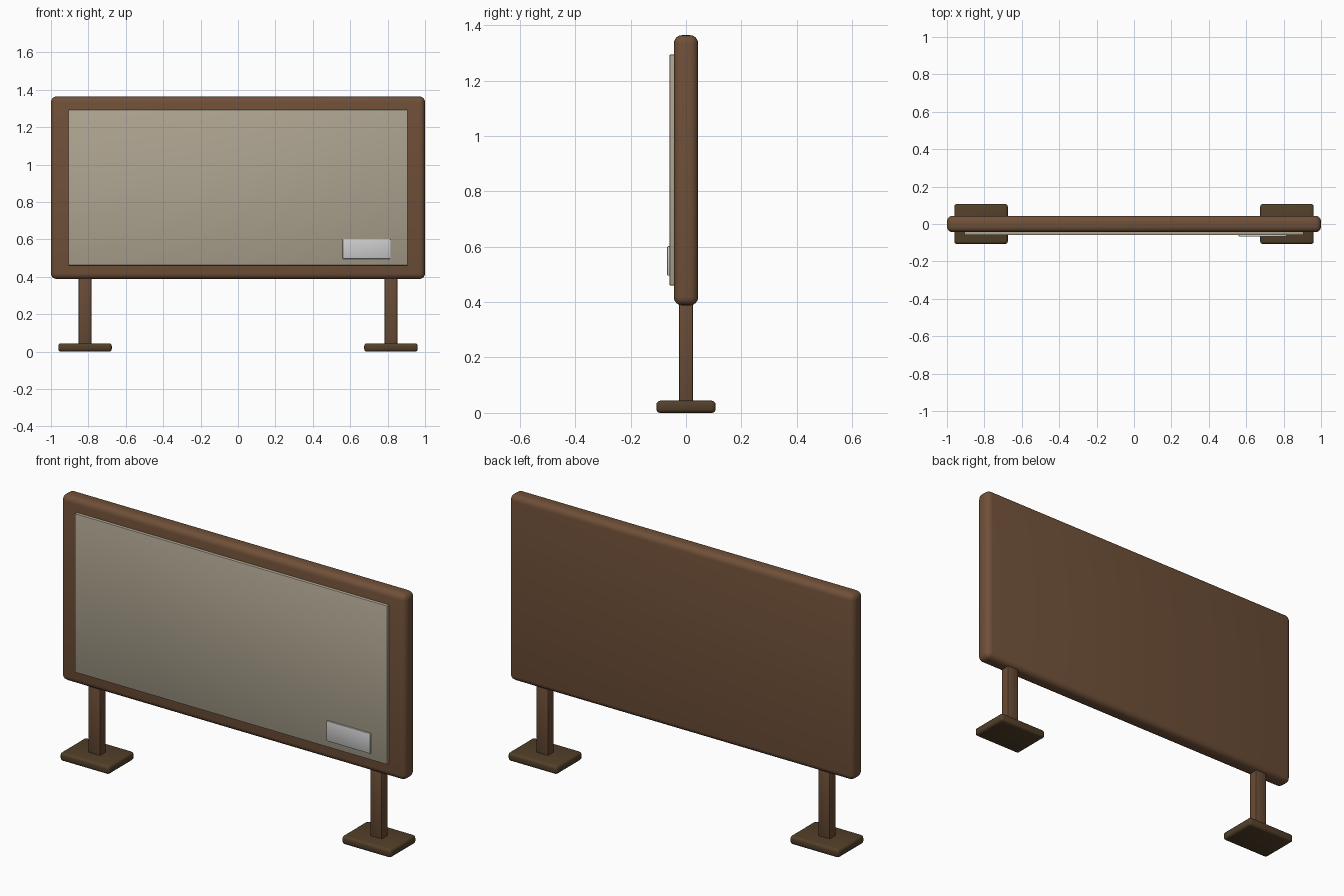
import bpy
import math

if "Cube" in bpy.data.objects:
    bpy.data.objects.remove(bpy.data.objects["Cube"])


def material(name, colour):
    mat = bpy.data.materials.new(name)
    mat.diffuse_color = (*colour, 1)
    mat.use_nodes = True
    mat.node_tree.nodes["Principled BSDF"].inputs["Base Color"].default_value = mat.diffuse_color
    return mat


def box(name, low, high, bevel, segments, mat=None):
    """Rounded box between two opposite corners."""
    centre = [(a + b) / 2 for a, b in zip(low, high)]
    bpy.ops.mesh.primitive_cube_add(size=1, location=centre)
    obj = bpy.context.object
    obj.name = name
    obj.scale = [b - a for a, b in zip(low, high)]
    bpy.ops.object.transform_apply(location=False, rotation=False, scale=True)
    mod = obj.modifiers.new("Rounded edges", "BEVEL")
    mod.width = bevel
    mod.segments = segments
    bpy.ops.object.modifier_apply(modifier=mod.name)
    bpy.ops.object.shade_smooth_by_angle(angle=math.radians(35))
    if mat:
        obj.data.materials.append(mat)
    return obj


wood = material("wood", (0.16, 0.08, 0.04))
dark_wood = material("dark_wood", (0.085, 0.05, 0.022))
post_wood = material("post_wood", (0.14, 0.07, 0.035))
cream = material("cream", (0.42, 0.37, 0.28))

# Board with rounded rim
box("board", (-1, -0.044, 0.388), (1, 0.044, 1.364), 0.03, 4, wood)

# Display panel and small label on the front face
box("panel", (-0.907, -0.06, 0.46), (0.907, -0.036, 1.294), 0.005, 2, cream)
box("label", (0.56, -0.068, 0.496), (0.815, -0.055, 0.602), 0.003, 2)

# Posts and foot plates on both sides
for side, x in (("left", -0.818), ("right", 0.818)):
    box(side + "_post", (x - 0.035, -0.026, 0.03), (x + 0.035, 0.026, 0.41), 0.006, 2, post_wood)
    box(side + "_foot", (x - 0.143, -0.107, 0), (x + 0.143, 0.107, 0.044), 0.014, 3, dark_wood)
